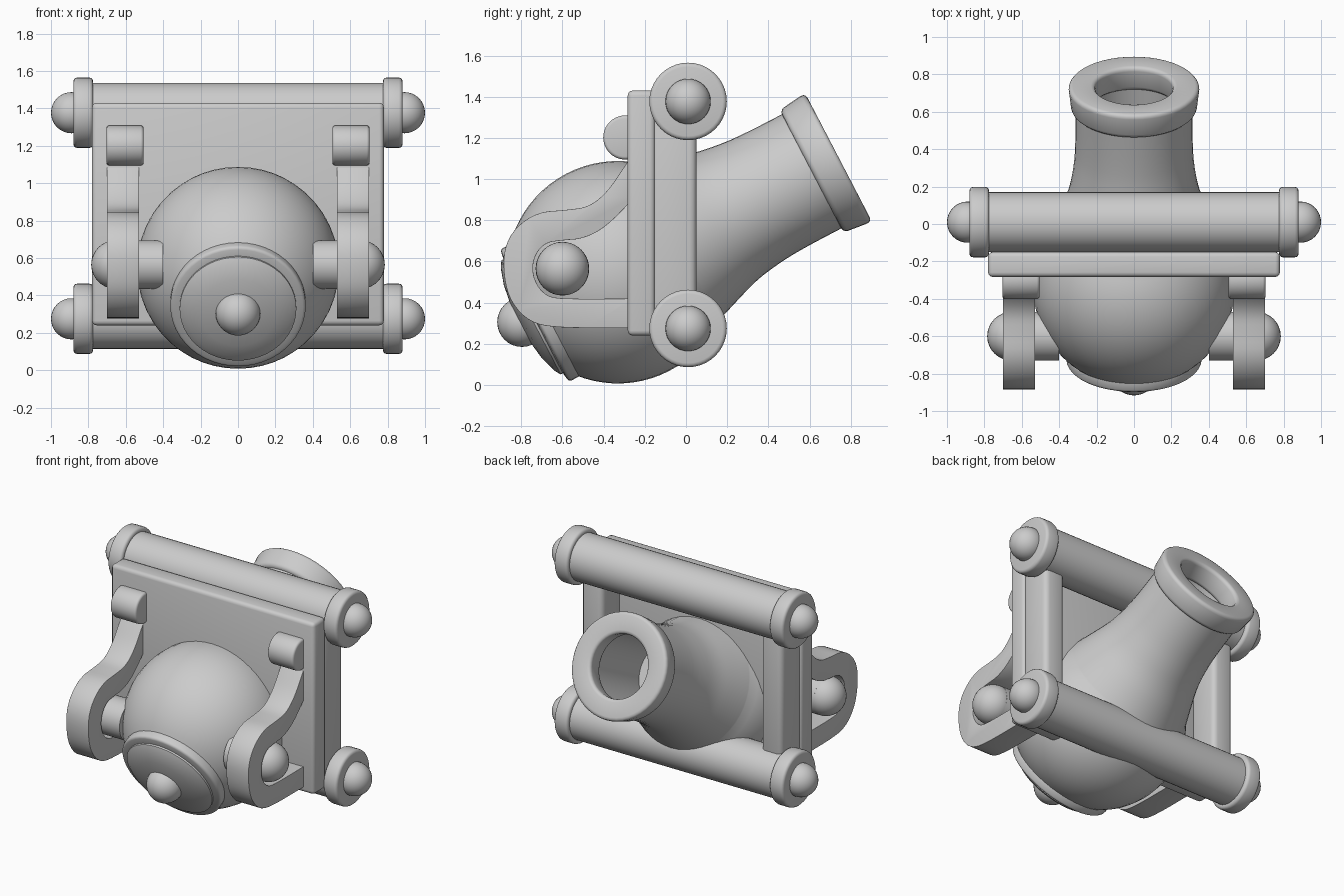
import bpy, bmesh, math
from mathutils import Matrix, Vector

cube = bpy.data.objects.get("Cube")
if cube:
    bpy.data.objects.remove(cube, do_unlink=True)

grey = bpy.data.materials.new("light_grey")
grey.use_nodes = True
grey.diffuse_color = (0.6, 0.6, 0.6, 1)
grey.node_tree.nodes["Principled BSDF"].inputs["Base Color"].default_value = (0.6, 0.6, 0.6, 1)

# Barrel axis: local z runs from the breech towards the muzzle
AXIS = Matrix.Translation((0, -0.73, 0.34)) @ Matrix.Rotation(math.radians(-62.5), 4, 'X')


def finish(name, bm, bevel=0.0):
    """Round the hard edges and turn the bmesh into a smooth shaded object."""
    bmesh.ops.recalc_face_normals(bm, faces=bm.faces)
    if bevel:
        hard = [e for e in bm.edges if len(e.link_faces) == 2
                and e.calc_face_angle() > math.radians(40)]
        bmesh.ops.bevel(bm, geom=hard, offset=bevel, segments=3, profile=0.5,
                        affect='EDGES', clamp_overlap=True)
    mesh = bpy.data.meshes.new(name)
    bm.to_mesh(mesh)
    bm.free()
    mesh.materials.append(grey)
    ob = bpy.data.objects.new(name, mesh)
    bpy.context.collection.objects.link(ob)
    bpy.ops.object.select_all(action='DESELECT')
    ob.select_set(True)
    bpy.context.view_layer.objects.active = ob
    bpy.ops.object.shade_smooth_by_angle(angle=math.radians(35))
    return ob


def box(name, low, high, bevel):
    low, high = Vector(low), Vector(high)
    bm = bmesh.new()
    bmesh.ops.create_cube(bm, size=1, matrix=Matrix.Translation((low + high) / 2)
                          @ Matrix.Diagonal((*(high - low), 1)))
    finish(name, bm, bevel)


def cylinder_x(name, x0, x1, y, z, radius, bevel):
    bm = bmesh.new()
    bmesh.ops.create_cone(bm, cap_ends=True, segments=40, radius1=radius, radius2=radius,
                          depth=abs(x1 - x0),
                          matrix=Matrix.Translation(((x0 + x1) / 2, y, z))
                          @ Matrix.Rotation(math.pi / 2, 4, 'Y'))
    finish(name, bm, bevel)


def ball(name, centre, radius):
    bm = bmesh.new()
    bmesh.ops.create_uvsphere(bm, u_segments=32, v_segments=16, radius=radius,
                              matrix=Matrix.Translation(centre))
    finish(name, bm)


def lathe(name, profile, closed=False, bevel=0.0):
    """Spin (distance along axis, radius) points around the barrel axis."""
    bm = bmesh.new()
    verts = [bm.verts.new((r, 0, s)) for s, r in profile]
    edges = [bm.edges.new(p) for p in zip(verts, verts[1:])]
    if closed:
        edges.append(bm.edges.new((verts[-1], verts[0])))
    bmesh.ops.spin(bm, geom=verts + edges, cent=(0, 0, 0), axis=(0, 0, 1),
                   angle=math.tau, steps=48, use_merge=True)
    bmesh.ops.remove_doubles(bm, verts=bm.verts, dist=0.0005)
    bm.transform(AXIS)
    finish(name, bm, bevel)


def soften(points, rounds=2):
    """Corner cutting on an open chain, keeping its ends."""
    for _ in range(rounds):
        out = [points[0]]
        for (a, b), (c, d) in zip(points, points[1:]):
            out += [(a * .75 + c * .25, b * .75 + d * .25),
                    (a * .25 + c * .75, b * .25 + d * .75)]
        points = out + [points[-1]]
    return points


# Barrel: round body, flared neck and hollow bore
body = [(0.45 - 0.54 * math.cos(a), 0.54 * math.sin(a))
        for a in (math.radians(40 + 5 * i) for i in range(17))]
neck = soften([(0.77, 0.437), (0.9, 0.39), (1.03, 0.345), (1.15, 0.325),
               (1.28, 0.313), (1.58, 0.312)])
bore = [(1.58, 0.24), (1.0, 0.24), (1.0, 0)]
lathe("barrel", [(0.04, 0)] + body + neck + bore)
lathe("muzzle_ring", [(1.51, 0.22), (1.51, 0.335), (1.658, 0.352), (1.658, 0.205)],
      closed=True, bevel=0.025)

# Breech: rim, domed cap and end knob
lathe("breech_rim", [(0.06, 0), (0.06, 0.362), (-0.005, 0.362), (-0.015, 0.3), (-0.015, 0)],
      bevel=0.015)
lathe("breech_cap", [(0, 0), (0, 0.312), (-0.025, 0.312), (-0.045, 0.28),
                     (-0.07, 0.2), (-0.085, 0.1), (-0.09, 0)])
ball("breech_knob", AXIS @ Vector((0, 0, -0.075)), 0.12)

# Front plate
box("front_plate", (-0.78, -0.283, 0.24), (0.78, -0.15, 1.43), 0.025)

# Cross rods with end discs and caps
for level, z in (("lower", 0.275), ("upper", 1.377)):
    cylinder_x(level + "_rod", -0.79, 0.79, 0.01, z, 0.16, 0)
    for side, s in (("left", 1), ("right", -1)):
        cylinder_x(f"{level}_{side}_disc", s * 0.775, s * 0.88, 0.01, z, 0.188, 0.02)
        ball(f"{level}_{side}_rod_cap", (s * 0.89, 0.01, z), 0.11)

# Strap outlines as (y, z) chains
outer = soften([(-0.25, 1.13), (-0.30, 1.06), (-0.38, 0.94), (-0.47, 0.865), (-0.58, 0.85),
                (-0.72, 0.84), (-0.83, 0.765), (-0.885, 0.66), (-0.885, 0.52),
                (-0.85, 0.40), (-0.76, 0.305), (-0.63, 0.277), (-0.25, 0.277)])
inner = soften([(-0.25, 0.42), (-0.58, 0.418), (-0.68, 0.43), (-0.74, 0.51), (-0.745, 0.61),
                (-0.69, 0.69), (-0.60, 0.703), (-0.50, 0.71), (-0.39, 0.765), (-0.25, 0.91)])

for side, s in (("left", 1), ("right", -1)):
    # Rear side posts
    box(side + "_post", (min(s * 0.61, s * 0.77), -0.17, 0.26),
        (max(s * 0.61, s * 0.77), 0.052, 1.4), 0.035)
    # Curved strap holding the trunnion
    bm = bmesh.new()
    face = bm.faces.new([bm.verts.new((s * 0.53, y, z)) for y, z in outer + inner])
    ext = bmesh.ops.extrude_face_region(bm, geom=[face])
    bmesh.ops.translate(bm, vec=(s * 0.17, 0, 0),
                        verts=[g for g in ext["geom"] if isinstance(g, bmesh.types.BMVert)])
    finish(side + "_strap", bm, 0.014)
    # Rolled strap end and trunnion
    cylinder_x(side + "_strap_roll", s * 0.505, s * 0.703, -0.295, 1.202, 0.107, 0.015)
    cylinder_x(side + "_trunnion", s * 0.4, s * 0.65, -0.6, 0.565, 0.13, 0)
    ball(side + "_trunnion_cap", (s * 0.655, -0.6, 0.565), 0.13)
